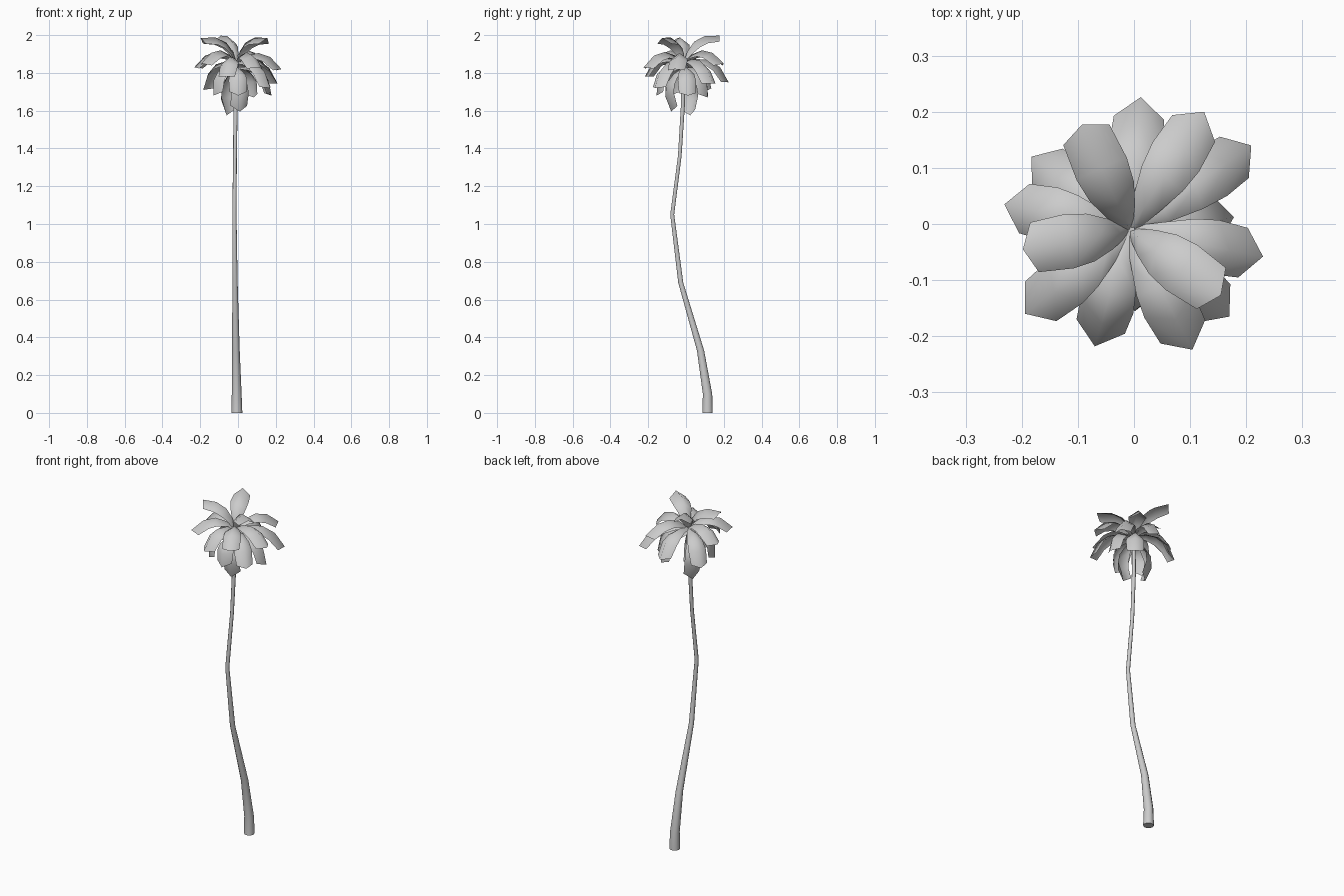
import bpy, bmesh, math
from mathutils import Vector

if "Cube" in bpy.data.objects:
    bpy.data.objects.remove(bpy.data.objects["Cube"])


def make_object(name, bm):
    bmesh.ops.recalc_face_normals(bm, faces=bm.faces)
    mesh = bpy.data.meshes.new(name)
    bm.to_mesh(mesh)
    bm.free()
    ob = bpy.data.objects.new(name, mesh)
    bpy.context.collection.objects.link(ob)
    ob.select_set(True)
    bpy.context.view_layer.objects.active = ob
    bpy.ops.object.shade_smooth_by_angle(angle=math.radians(85))
    ob.select_set(False)


# Trunk: tapered, swaying tube (x, y, z, radius)
path = [(-.006, .114, 0, .029), (-.007, .114, .1, .026), (-.011, .077, .33, .020),
        (-.016, -.028, .69, .014), (-.019, -.073, 1.05, .011),
        (-.016, -.033, 1.36, .010), (-.013, -.017, 1.62, .011), (-.008, -.012, 1.86, .010)]
SIDES = 10
bm = bmesh.new()
rings = []
for x, y, z, r in path:
    rings.append([bm.verts.new((x + r * math.cos(a), y + r * math.sin(a), z))
                  for a in (2 * math.pi * i / SIDES for i in range(SIDES))])
for lo, hi in zip(rings, rings[1:]):
    for i in range(SIDES):
        j = (i + 1) % SIDES
        bm.faces.new((lo[i], lo[j], hi[j], hi[i]))
bm.faces.new(rings[0][::-1])
bm.faces.new(rings[-1])
make_object("trunk", bm)


# Frond: arched rib with two sides folded down and a blunt pointed end
def frond(name, tx, ty, tz):
    base = Vector((-.008, -.012, 1.855 if tz > 1.7 else 1.83))
    tip = Vector((tx, ty, tz))
    out = Vector((tx - base.x, ty - base.y, 0)).normalized()
    side = Vector((out.y, -out.x, 0))
    up = side.cross((tip - base).normalized())
    ctrl = (base + tip) / 2 + up * (.115 if tz > 1.9 else .135)
    bm = bmesh.new()
    rows = []
    for t, w in ((0, .010), (.2, .028), (.45, .043), (.72, .049), (1, .045)):
        p = base * (1 - t) ** 2 + ctrl * 2 * t * (1 - t) + tip * t * t
        tan = ((ctrl - base) * (1 - t) + (tip - ctrl) * t).normalized()
        edge = p - side.cross(tan) * w * .75 - tan * .015 * t
        rows.append([bm.verts.new(v) for v in (edge + side * w, p, edge - side * w)])
    for a, b in zip(rows, rows[1:]):
        for i in (0, 1):
            bm.faces.new((a[i], b[i], b[i + 1], a[i + 1]))
    make_object(name, bm)


# Frond tips, upper tiers to lower tiers
tips = [(-.093, .177, 1.997), (.155, -.127, 1.985), (-.198, -.045, 1.985),
        (.125, .200, 1.85), (.104, -.224, 1.83), (-.194, -.160, 1.85),
        (.209, .140, 1.745), (.230, -.058, 1.82), (-.231, .035, 1.83),
        (-.070, -.218, 1.78), (.012, .226, 1.75), (-.183, .120, 1.71),
        (.170, -.165, 1.72), (.178, .012, 1.68), (.002, -.155, 1.68),
        (.085, .115, 1.67), (-.130, -.085, 1.68), (.010, -.078, 1.595),
        (-.060, .022, 1.575)]
for n, tip in enumerate(tips):
    frond(f"frond_{n + 1}", *tip)
